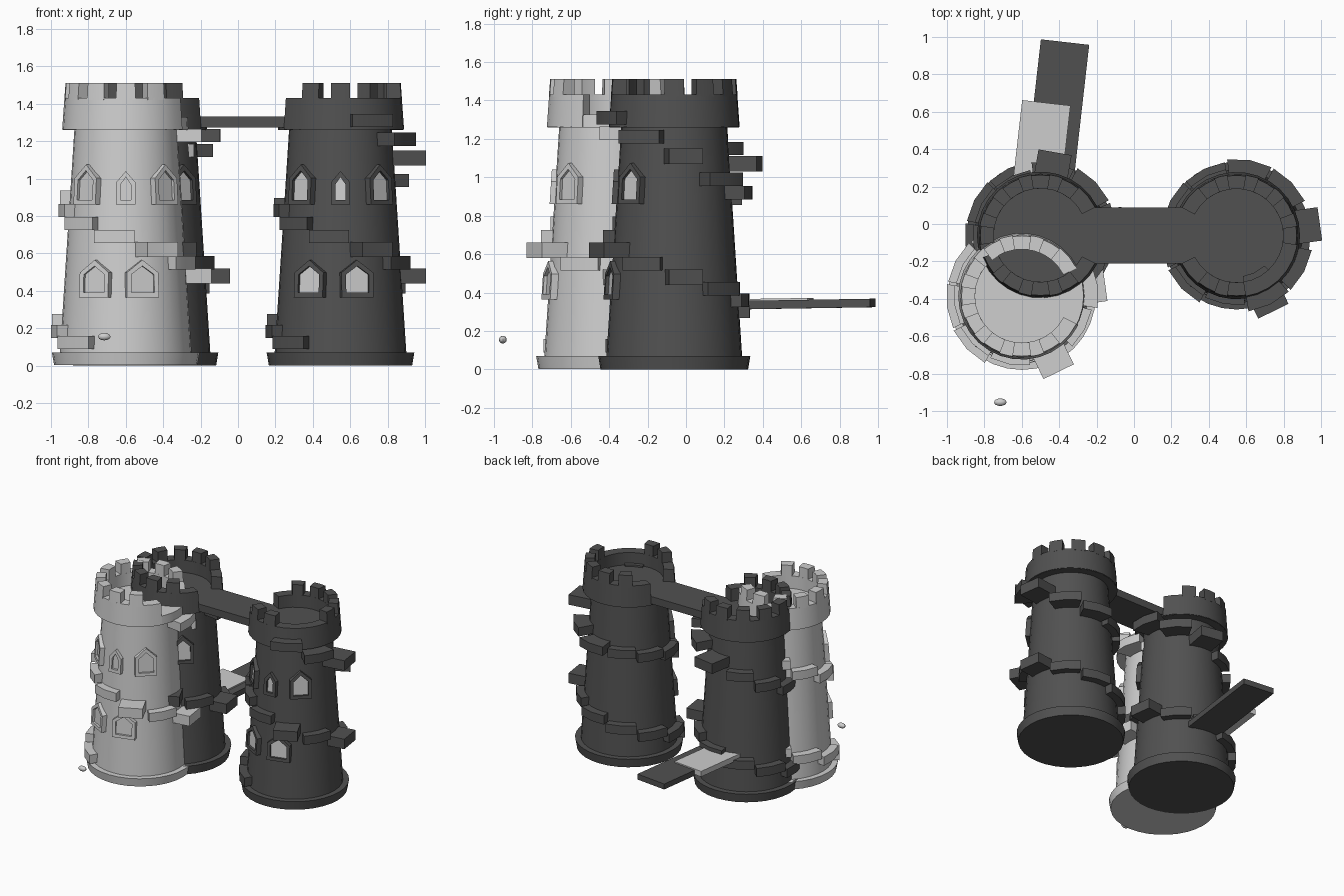
import bpy, bmesh, math
from mathutils import Vector

if "Cube" in bpy.data.objects:
    bpy.data.objects.remove(bpy.data.objects["Cube"])

def material(name, v):
    m = bpy.data.materials.new(name)
    m.diffuse_color = (v, v, v, 1)
    m.use_nodes = True
    m.node_tree.nodes["Principled BSDF"].inputs["Base Color"].default_value = m.diffuse_color
    return m

LIGHT = material("light stone", 0.62)
DARK = material("dark stone", 0.082)

def make(name, bm, mat):
    bmesh.ops.recalc_face_normals(bm, faces=bm.faces[:])
    me = bpy.data.meshes.new(name)
    bm.to_mesh(me)
    bm.free()
    me.materials.append(mat)
    ob = bpy.data.objects.new(name, me)
    bpy.context.collection.objects.link(ob)
    return ob

def drum(bm, c, rings, n=32):
    """Closed solid of revolution from (radius, z) rings."""
    loops = []
    for r, z in rings:
        loops.append([bm.verts.new((c[0] + r * math.cos(2 * math.pi * i / n),
                                    c[1] + r * math.sin(2 * math.pi * i / n), z)) for i in range(n)])
    for a, b in zip(loops, loops[1:]):
        for i in range(n):
            bm.faces.new((a[i], a[(i + 1) % n], b[(i + 1) % n], b[i]))
    bm.faces.new(loops[0])
    bm.faces.new(loops[-1])

def sector(bm, c, a0, a1, profile, n):
    """Partial sweep of a closed (radius, z) profile between two angles."""
    loops = []
    for i in range(n + 1):
        t = math.radians(a0 + (a1 - a0) * i / n)
        loops.append([bm.verts.new((c[0] + r * math.cos(t), c[1] + r * math.sin(t), z)) for r, z in profile])
    k = len(profile)
    for a, b in zip(loops, loops[1:]):
        for i in range(k):
            bm.faces.new((a[i], a[(i + 1) % k], b[(i + 1) % k], b[i]))
    bm.faces.new(loops[0])
    bm.faces.new(loops[-1])

def box(bm, centre, along, length, width, z0, z1, rise=0):
    """Horizontal plank running along an angle, optionally rising."""
    d = Vector((math.cos(along), math.sin(along), 0))
    s = Vector((-d.y, d.x, 0))
    vs = {}
    for i in (-1, 1):
        for j in (-1, 1):
            for z in (0, 1):
                p = Vector((centre[0], centre[1], (z1 if z else z0) + rise * i / 2))
                vs[i, j, z] = bm.verts.new(p + d * length / 2 * i + s * width / 2 * j)
    for z in (0, 1):
        bm.faces.new([vs[-1, -1, z], vs[1, -1, z], vs[1, 1, z], vs[-1, 1, z]])
    for a, b in (((-1, -1), (1, -1)), ((1, -1), (1, 1)), ((1, 1), (-1, 1)), ((-1, 1), (-1, -1))):
        bm.faces.new([vs[a + (0,)], vs[b + (0,)], vs[b + (1,)], vs[a + (1,)]])

def body_r(z):
    return 0.352 - 0.077 * (z - 0.07) / 1.19

def arch(w, z0, z1, inset):
    """Pointed window outline."""
    w -= inset
    sh = z0 + (z1 - z0) * 0.66
    return [(-w, z0 + inset), (w, z0 + inset), (w, sh - inset * 0.4), (0, z1 - inset * 1.3), (-w, sh - inset * 0.4)]

def window(frames, panes, c, angle, w, z0, z1):
    t = math.radians(angle)
    out, tan = Vector((math.cos(t), math.sin(t), 0)), Vector((-math.sin(t), math.cos(t), 0))
    def ring(bm, pts, off):
        return [bm.verts.new(Vector((c[0], c[1], z)) + tan * u + out * (body_r(z) + off)) for u, z in pts]
    outer, inner = arch(w, z0, z1, 0), arch(w, z0, z1, 0.025)
    rings = [ring(frames, outer, -0.05), ring(frames, outer, 0.024),
             ring(frames, inner, 0.024), ring(frames, inner, -0.05)]
    for a, b in zip(rings, rings[1:] + rings[:1]):
        for i in range(5):
            frames.faces.new((a[i], a[(i + 1) % 5], b[(i + 1) % 5], b[i]))
    back, front = ring(panes, inner, -0.001), ring(panes, inner, 0.007)
    panes.faces.new(back)
    panes.faces.new(front)
    for i in range(5):
        panes.faces.new((back[i], back[(i + 1) % 5], front[(i + 1) % 5], front[i]))

def lerp(table, a):
    for (a0, z0), (a1, z1) in zip(table, table[1:]):
        if a <= a1:
            return z0 + (z1 - z0) * (a - a0) / (a1 - a0)
    return table[-1][1]

def tower(name, c, mat, bridge, stairs, long_steps, no_merlons, lift):
    # foot and tapered shaft
    bm = bmesh.new()
    drum(bm, c, [(0.383, 0.003 - lift), (0.395, 0.07)])
    make(name + "_foot", bm, mat)
    bm = bmesh.new()
    drum(bm, c, [(body_r(0.04), 0.04), (body_r(1.28), 1.28)])
    make(name + "_shaft", bm, mat)
    # floor and parapet, open toward the bridge
    bm = bmesh.new()
    drum(bm, c, [(0.335, 1.26), (0.331, 1.328 + lift)])
    make(name + "_floor", bm, mat)
    bm = bmesh.new()
    sector(bm, c, bridge + 27, bridge + 333, [(0.25, 1.262), (0.34, 1.262), (0.328, 1.43), (0.25, 1.43)], 26)
    make(name + "_parapet", bm, mat)
    # merlons
    bm = bmesh.new()
    for a in range(0, 360, 30):
        if a not in no_merlons:
            sector(bm, c, a - 9, a + 9, [(0.25, 1.42), (0.329, 1.42), (0.322, 1.512), (0.25, 1.512)], 2)
    make(name + "_merlons", bm, mat)
    # winding stair stones, clockwise and upward
    bm = bmesh.new()
    a = 136
    while a <= stairs[-1][0]:
        z = lerp(stairs, a)
        r = body_r(z) + 0.06
        if a >= 640:
            r = 0.41
        if a in long_steps:
            t = math.radians(-a)
            box(bm, (c[0] + 0.345 * math.cos(t), c[1] + 0.345 * math.sin(t)), t, 0.21, 0.18, z - 0.04, z + 0.04)
        else:
            sector(bm, c, -a - 17, -a + 17, [(0.22, z - 0.035), (r, z - 0.035), (r, z + 0.035), (0.22, z + 0.035)], 2)
        a += 36
    make(name + "_stairs", bm, mat)
    # windows: three above, two below
    frames, panes = bmesh.new(), bmesh.new()
    for ang, w, z0, z1 in ((-133, 0.08, 0.86, 1.075), (-90, 0.052, 0.86, 1.04), (-47, 0.08, 0.86, 1.075),
                           (-119, 0.088, 0.365, 0.565), (-75, 0.088, 0.365, 0.565)):
        window(frames, panes, c, ang, w, z0, z1)
    make(name + "_window_frames", frames, mat)
    make(name + "_window_panes", panes, LIGHT)

lower = [(128, 0.11), (352, 0.48), (532, 0.83)]
left_stairs = lower + [(568, 0.90), (640, 1.07), (712, 1.23)]
right_stairs = lower + [(640, 0.92), (676, 0.99), (712, 1.11), (748, 1.21), (784, 1.31)]
open_right = (0, 30, 330)

tower("front_light_tower", (-0.60, -0.385), LIGHT, 0, left_stairs, (352, 424, 640), open_right, 0)
tower("left_dark_tower", (-0.50, -0.06), DARK, 0, left_stairs, (352, 424, 640), open_right, 0.003)
tower("right_dark_tower", (0.548, -0.062), DARK, 180, right_stairs, (352, 424, 712),
      (150, 180, 210, 300, 330), 0.003)

# bridge between the dark towers
bm = bmesh.new()
box(bm, (0.02, -0.062), 0, 0.64, 0.30, 1.272, 1.331)
make("bridge", bm, DARK)

# planks reaching out at the back, one per left tower
for name, c, mat in (("light_plank", (-0.60, -0.385), LIGHT), ("dark_plank", (-0.50, -0.06), DARK)):
    bm = bmesh.new()
    box(bm, (c[0] + 0.09, c[1] + 0.67), math.radians(83.5), 0.73, 0.26, 0.318, 0.362, 0.012)
    ob = make(name, bm, mat)
    if mat == LIGHT:
        ob.location.z = 0.004

# small pebble in front
bm = bmesh.new()
bmesh.ops.create_uvsphere(bm, u_segments=16, v_segments=10, radius=1)
for v in bm.verts:
    v.co = Vector((-0.715 + 0.033 * v.co.x, -0.953 + 0.02 * v.co.y, 0.155 + 0.02 * v.co.z))
make("pebble", bm, LIGHT)

# smooth round shafts, keep edges crisp
for ob in bpy.context.scene.objects:
    ob.select_set(True)
    bpy.context.view_layer.objects.active = ob
bpy.ops.object.shade_smooth_by_angle(angle=math.radians(20))
